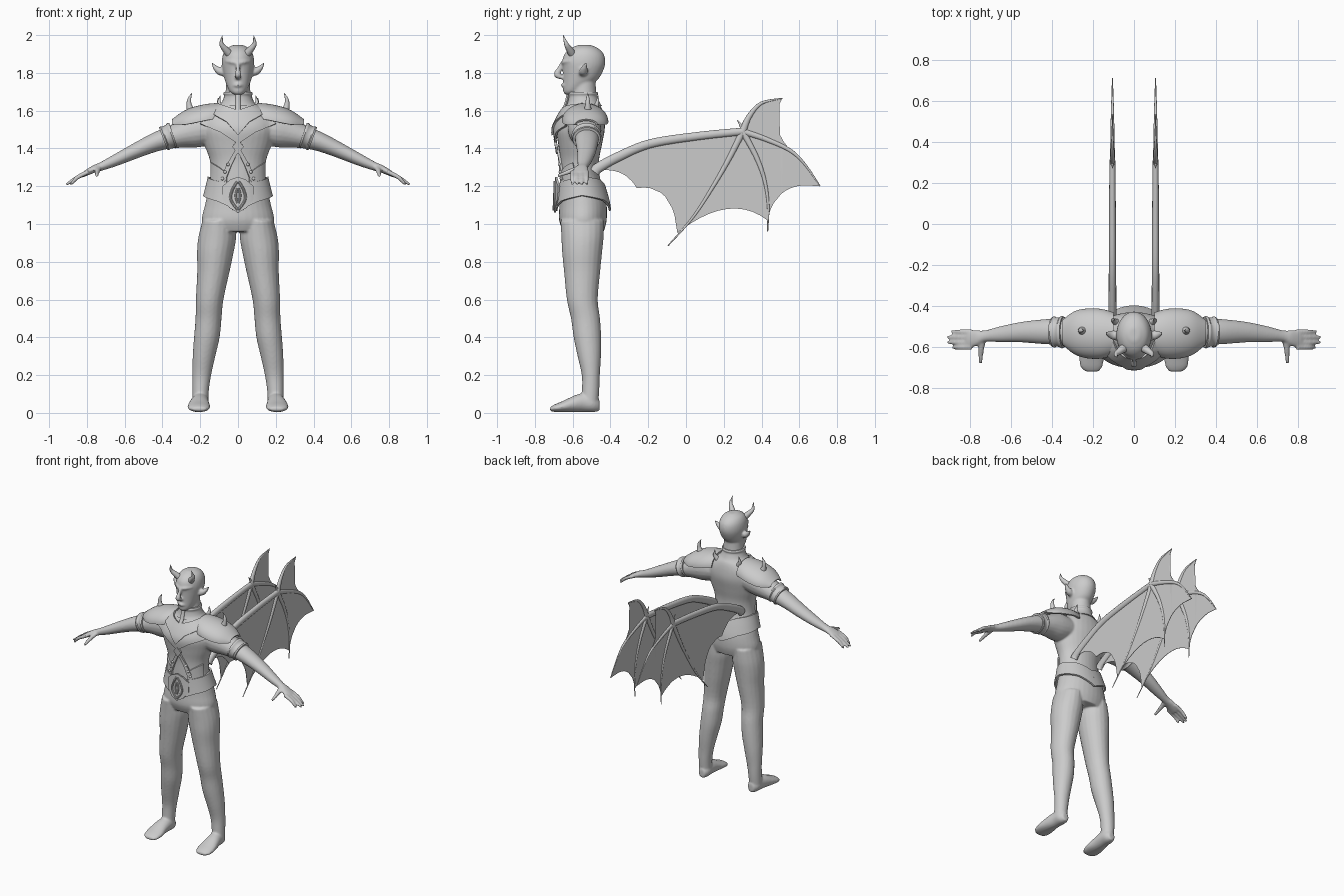
import bpy, bmesh
from math import sin, cos, pi, radians
from mathutils import Vector
from mathutils.bvhtree import BVHTree

X, Y, Z = Vector((1, 0, 0)), Vector((0, 1, 0)), Vector((0, 0, 1))

def spline(rows, k):
    # smooth interpolation through rows of numbers
    out, n = [], len(rows)
    for i in range(n - 1):
        a, b, c, d = rows[max(i - 1, 0)], rows[i], rows[i + 1], rows[min(i + 2, n - 1)]
        for s in range(k):
            t = s / k
            out.append([0.5 * (2*q + (r-p)*t + (2*p-5*q+4*r-w)*t*t + (3*q-p-3*r+w)*t**3)
                        for p, q, r, w in zip(a, b, c, d)])
    return out + [list(rows[-1])]

def sweep(bm, rows, axis=None, ref=X, k=4, sides=20, side=1, arc=2*pi):
    # elliptical section swept along rows of (x, y, z, a, b)
    rows = spline(rows, k)
    P = [Vector(r[:3]) for r in rows]
    closed = arc > 6
    cnt = sides if closed else sides + 1
    rings = []
    for i, r in enumerate(rows):
        t = axis or (P[min(i+1, len(P)-1)] - P[max(i-1, 0)]).normalized()
        u = (ref - t * ref.dot(t)).normalized()
        v = t.cross(u)
        ring = []
        for j in range(cnt):
            q = P[i] + u*max(r[3], .001)*cos(arc*j/sides) + v*max(r[4], .001)*sin(arc*j/sides)
            ring.append(bm.verts.new((q.x*side, q.y, q.z)))
        rings.append(ring)
    for A, B in zip(rings, rings[1:]):
        for j in range(cnt if closed else cnt - 1):
            m = (j + 1) % cnt
            bm.faces.new((A[j], A[m], B[m], B[j]))
    if closed:
        bm.faces.new(rings[0])
        bm.faces.new(rings[-1])

def finish(name, bm, mirror=False, solid=0):
    bmesh.ops.recalc_face_normals(bm, faces=bm.faces)
    me = bpy.data.meshes.new(name)
    bm.to_mesh(me)
    bm.free()
    ob = bpy.data.objects.new(name, me)
    bpy.context.collection.objects.link(ob)
    if solid:
        m = ob.modifiers.new("solid", 'SOLIDIFY')
        m.thickness, m.offset = solid, 0
    if mirror:
        ob.modifiers.new("mirror", 'MIRROR').use_mirror_merge = False
    return ob

def part(name, rows, mirror=False, solid=0, **kw):
    bm = bmesh.new()
    sweep(bm, rows, **kw)
    return finish(name, bm, mirror, solid)

# Body: overlapping lofts fused by a voxel remesh
bm = bmesh.new()
def stack(data):  # (z, half width, front y, back y)
    return [(0, (f+b)/2, z, w, (b-f)/2) for z, w, f, b in data]
torso = [(.96, .17, -.65, -.435), (1.02, .192, -.672, -.42), (1.10, .175, -.67, -.42),
         (1.18, .157, -.667, -.437), (1.26, .145, -.665, -.458), (1.34, .15, -.665, -.46),
         (1.42, .178, -.676, -.445), (1.50, .198, -.686, -.43), (1.56, .19, -.662, -.433),
         (1.61, .135, -.632, -.445), (1.645, .078, -.615, -.465), (1.70, .066, -.605, -.475),
         (1.78, .06, -.60, -.48)]
head = [(1.685, .022, -.64, -.59), (1.70, .042, -.65, -.55), (1.73, .058, -.65, -.51),
        (1.77, .072, -.65, -.462), (1.82, .083, -.652, -.435), (1.86, .086, -.655, -.427),
        (1.90, .079, -.643, -.436), (1.93, .06, -.612, -.465), (1.948, .026, -.57, -.505)]
sweep(bm, stack(torso), axis=Z, sides=32)
sweep(bm, stack(head), axis=Z, sides=32)
sweep(bm, [(0, -.648, 1.86, .009, .01), (0, -.67, 1.82, .011, .014), (0, -.683, 1.79, .018, .017),
           (0, -.655, 1.775, .014, .01)])
sweep(bm, [(-.032, -.632, 1.732, .005, .005), (0, -.655, 1.735, .010, .009), (.032, -.632, 1.732, .005, .005)], ref=Y)
leg = [(.103, -.55, 1.02, .085, .115), (.11, -.548, .93, .1, .112), (.12, -.55, .85, .097, .106),
       (.13, -.55, .75, .086, .096), (.15, -.549, .6, .073, .082), (.156, -.532, .5, .069, .077),
       (.165, -.522, .4, .068, .073), (.18, -.512, .3, .06, .062), (.192, -.504, .2, .05, .048),
       (.198, -.505, .12, .044, .046), (.2, -.51, .04, .042, .045)]
foot = [(.196, -.458, .04, .022, .03), (.198, -.49, .05, .042, .046), (.2, -.54, .055, .046, .05),
        (.205, -.59, .048, .052, .044), (.207, -.65, .034, .06, .03), (.207, -.695, .025, .054, .02),
        (.204, -.72, .02, .032, .01)]
arm = [(.10, -.54, 1.51, .08, .075), (.20, -.537, 1.50, .088, .093), (.28, -.53, 1.483, .08, .078),
       (.37, -.525, 1.457, .066, .06), (.45, -.525, 1.43, .06, .053), (.55, -.527, 1.385, .05, .044),
       (.65, -.537, 1.338, .039, .034), (.73, -.547, 1.303, .028, .024), (.77, -.556, 1.288, .04, .021),
       (.82, -.563, 1.262, .046, .015)]
for s in (1, -1):
    sweep(bm, leg, axis=Z, side=s)
    sweep(bm, foot, axis=Y, side=s)
    sweep(bm, arm, axis=X, ref=Y, side=s)
    for y, tip in ((-.525, .89), (-.551, .91), (-.577, .91), (-.602, .885)):
        sweep(bm, [(.79, y, 1.277, .013, .012), (.85, y, 1.247, .012, .012),
                   (tip, y, 1.208, .008, .008)], ref=Y, sides=10, side=s)
    sweep(bm, [(.735, -.565, 1.297, .016, .014), (.745, -.61, 1.28, .015, .014),
               (.748, -.68, 1.255, .009, .009)], sides=10, side=s)
    # brow ridge and pointed ear
    sweep(bm, [(.004, -.656, 1.853, .007, .009), (.035, -.645, 1.858, .009, .009),
               (.066, -.61, 1.862, .006, .006)], ref=Z, sides=10, side=s)
    sweep(bm, [(.07, -.55, 1.79, .018, .01), (.095, -.543, 1.808, .024, .022),
               (.118, -.538, 1.825, .018, .014), (.138, -.53, 1.853, .006, .005)], ref=Y, sides=12, side=s)
body = finish("body", bm)
rm = body.modifiers.new("fuse", 'REMESH')
rm.mode, rm.voxel_size = 'VOXEL', .0065
sm = body.modifiers.new("soften", 'SMOOTH')
sm.factor, sm.iterations = .5, 6
bpy.context.view_layer.update()
skin = BVHTree.FromObject(body, bpy.context.evaluated_depsgraph_get())

# Plates laid on the body: either seen from the front (x, z) or wrapped round (angle, z)
def on_front(x, z, off):
    h = skin.ray_cast(Vector((x, -2, z)), Y)[0]
    return Vector((x, (h.y if h else -.55) - off, z))

def on_round(a, z, off):
    d = Vector((sin(radians(a)), -cos(radians(a)), 0))
    c = Vector((0, -.55, z))
    h = skin.ray_cast(c + d*.4, -d)[0]
    return (h or c + d*.15) + d*off

def resample(pts, n):
    out = []
    for i in range(n + 1):
        f = i / n * (len(pts) - 1)
        j = min(int(f), len(pts) - 2)
        out.append(Vector(pts[j]).lerp(Vector(pts[j+1]), f - j))
    return out

def plate(name, top, bottom, put=on_front, off=.012, flare=0, n=24, m=8, mirror=False, thick=.012):
    bm = bmesh.new()
    grid = []
    for p, q in zip(resample(top, n), resample(bottom, n)):
        col = [p.lerp(q, j / m) for j in range(m + 1)]
        grid.append([bm.verts.new(put(c.x, c.y, off + flare*j/m)) for j, c in enumerate(col)])
    for A, B in zip(grid, grid[1:]):
        for j in range(m):
            bm.faces.new((A[j], A[j+1], B[j+1], B[j]))
    return finish(name, bm, mirror, thick)

def sym(pts):  # complete a centre-to-right list on the left side
    return [(-x, z) for x, z in reversed(pts[1:])] + pts

plate("chest_mantle", sym([(0, 1.585), (.07, 1.61), (.13, 1.625)]),
      sym([(0, 1.425), (.09, 1.485), (.2, 1.53)]), off=.012)
plate("upper_mantle", sym([(0, 1.60), (.06, 1.62), (.1, 1.632)]),
      sym([(0, 1.47), (.06, 1.54), (.15, 1.59)]), off=.022)
plate("belt_skirt", sym([(0, 1.20), (45, 1.225), (90, 1.25), (135, 1.235), (180, 1.20)]),
      sym([(0, 1.07), (45, 1.12), (90, 1.15), (135, 1.125), (180, 1.07)]),
      put=on_round, off=.01, flare=.006, n=80)
plate("belt_buckle", sym([(0, 1.25), (.04, 1.235), (.08, 1.20)]),
      sym([(0, 1.06), (.045, 1.085), (.08, 1.13)]), off=.022)
plate("harness_diamond", sym([(0, 1.45), (.028, 1.412)]), sym([(0, 1.37), (.028, 1.408)]), off=.014)
plate("harness_strap", [(.0, 1.42), (.06, 1.31), (.10, 1.22)], [(0, 1.38), (.035, 1.31), (.07, 1.22)],
      off=.007, mirror=True)
plate("waist_panel", [(.06, 1.27), (.10, 1.30), (.14, 1.325)], [(.06, 1.21), (.10, 1.22), (.14, 1.23)],
      off=.005, mirror=True)

# Raised buckle petals and harness studs
def relief(name, pts, r):
    part(name, [(*on_front(x, z, .03), r, r) for x, z in pts], mirror=True, ref=Y, sides=8)
relief("buckle_petal", [(.002, 1.075), (.038, 1.13), (.03, 1.18), (.004, 1.225)], .007)
relief("buckle_leaf", [(.002, 1.11), (.012, 1.15), (.003, 1.19)], .006)
bm = bmesh.new()
for x, z in ((.052, 1.315), (.068, 1.275), (.082, 1.24)):
    r = bmesh.ops.create_uvsphere(bm, u_segments=12, v_segments=8, radius=.009)
    bmesh.ops.translate(bm, verts=r["verts"], vec=on_front(x, z, .013))
finish("harness_studs", bm, True)

# Collar and throat strip
part("collar", [(0, -.54, 1.625, .105, .095), (0, -.542, 1.645, .086, .084), (0, -.545, 1.675, .074, .076),
                (0, -.545, 1.69, .078, .08), (0, -.545, 1.70, .074, .076)], axis=Z, sides=32)
part("throat_strip", [(0, -.622, 1.695, .013, .009), (0, -.638, 1.63, .014, .009),
                      (0, -.672, 1.57, .014, .01), (0, -.7, 1.50, .009, .009)], sides=10)

# Shoulder armour, spikes and arm bands
part("pauldron", [(.10, -.535, 1.56, .098, .075), (.16, -.535, 1.55, .115, .08), (.23, -.533, 1.535, .115, .08),
                  (.29, -.53, 1.525, .098, .065), (.345, -.528, 1.525, .055, .025)],
     mirror=True, solid=.012, axis=X, ref=Y, arc=pi)
part("shoulder_spike", [(.245, -.52, 1.59, .026, .026), (.258, -.52, 1.625, .015, .015),
                        (.258, -.52, 1.66, .01, .01), (.243, -.52, 1.695, .001, .001)], mirror=True, ref=Y)
part("collar_spike", [(.085, -.48, 1.61, .018, .018), (.1, -.47, 1.64, .011, .011),
                      (.095, -.465, 1.68, .001, .001)], mirror=True, ref=Y, sides=12)
part("arm_band", [(.343, -.527, 1.47, .076, .068), (.352, -.527, 1.467, .079, .071), (.36, -.527, 1.464, .073, .065),
                  (.38, -.526, 1.457, .071, .063), (.388, -.526, 1.454, .076, .067), (.396, -.526, 1.451, .073, .064)],
     mirror=True, ref=Y, k=2, sides=28)

# Horns
part("horn", [(.05, -.605, 1.905, .021, .021), (.07, -.62, 1.928, .017, .017), (.088, -.635, 1.955, .011, .011),
              (.082, -.65, 2.0, .001, .001)], mirror=True, ref=Y, sides=14)

# Wings: bones swept in a plane, membrane filled between them
WX = .105
def bone(name, pts, r0, r1, flat=.75):
    n = len(pts) - 1
    part(name, [(WX, y, z, (r0+(r1-r0)*i/n)*flat, r0+(r1-r0)*i/n) for i, (y, z) in enumerate(pts)],
         mirror=True, sides=12, k=6)
wing_arm = [(-.485, 1.275), (-.46, 1.30), (-.36, 1.355), (-.19, 1.425), (.06, 1.465), (.30, 1.49)]
thumb = [(.30, 1.49), (.335, 1.57), (.40, 1.64), (.51, 1.665)]
bone("wing_arm", wing_arm, .029, .02)
bone("wing_finger_upper", thumb, .02, .003)
bone("wing_finger_rear", [(.30, 1.49), (.42, 1.45), (.55, 1.39), (.63, 1.315), (.71, 1.20)], .017, .003)
bone("wing_finger_middle", [(.30, 1.49), (.37, 1.36), (.415, 1.235), (.435, 1.1), (.432, .96)], .017, .003)
bone("wing_finger_front", [(.30, 1.49), (.23, 1.35), (.15, 1.21), (.04, 1.04), (-.095, .885)], .018, .003)
bone("wing_claw", [(.31, 1.48), (.292, 1.52), (.272, 1.55)], .016, .002)

def scallop(a, m, b, n=10):
    a, m, b = Vector(a), Vector(m), Vector(b)
    c = 2*m - (a + b)/2
    return [tuple(a*(1-t)**2 + c*2*t*(1-t) + b*t*t) for t in [i/n for i in range(n + 1)]]
outline = spline(wing_arm[1:], 4) + spline(thumb, 4)[1:-1]
for a, m, b in (((.51, 1.665), (.487, 1.50), (.61, 1.335)), ((.71, 1.20), (.53, 1.178), (.436, 1.04)),
                ((.43, 1.02), (.22, 1.08), (-.03, .965)), ((-.045, .95), (-.11, 1.145), (-.26, 1.19)),
                ((-.262, 1.192), (-.335, 1.265), (-.44, 1.285))):
    outline += scallop(a, m, b)
bm = bmesh.new()
bm.faces.new([bm.verts.new((WX, y, z)) for y, z in outline])
bmesh.ops.triangulate(bm, faces=bm.faces[:])
finish("wing_membrane", bm, True, .003)

# Apply modifiers and shade smooth with crisp plate edges
bpy.ops.object.select_all(action='SELECT')
bpy.context.view_layer.objects.active = body
bpy.ops.object.convert(target='MESH')
bpy.ops.object.shade_smooth_by_angle(angle=radians(42))
